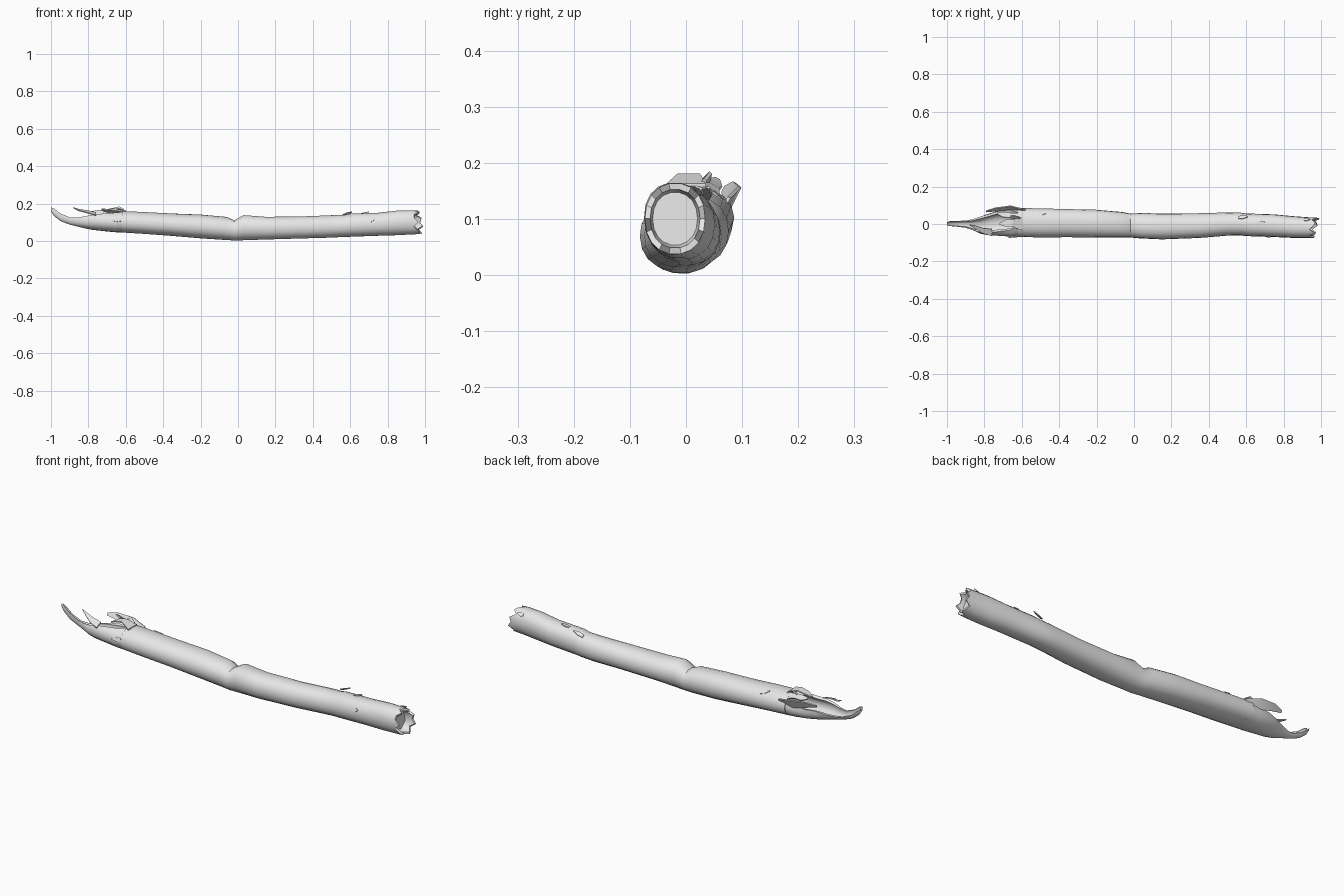
import bpy, bmesh, math, random
from mathutils import Vector

random.seed(4)
cube = bpy.data.objects.get("Cube")
if cube:
    bpy.data.objects.remove(cube, do_unlink=True)

bark = bpy.data.materials.new("pale_grey_wood")
bark.use_nodes = True
GREY = (0.8, 0.8, 0.8, 1)
bark.diffuse_color = GREY
bark.node_tree.nodes["Principled BSDF"].inputs["Base Color"].default_value = GREY


def finish(name, bm, angle=40):
    """Turn a bmesh into a smooth-shaded, coloured object."""
    bmesh.ops.recalc_face_normals(bm, faces=bm.faces)
    mesh = bpy.data.meshes.new(name)
    bm.to_mesh(mesh)
    bm.free()
    mesh.materials.append(bark)
    obj = bpy.data.objects.new(name, mesh)
    bpy.context.collection.objects.link(obj)
    bpy.ops.object.select_all(action='DESELECT')
    obj.select_set(True)
    bpy.context.view_layer.objects.active = obj
    bpy.ops.object.shade_smooth_by_angle(angle=math.radians(angle))
    return obj


def loft(bm, rings, closed_ends=(True, True)):
    """Skin a list of equal-length closed rings of points."""
    rows = [[bm.verts.new(p) for p in ring] for ring in rings]
    for a, b in zip(rows, rows[1:]):
        for i in range(len(a)):
            j = (i + 1) % len(a)
            bm.faces.new((a[i], a[j], b[j], b[i]))
    for row, use in zip((rows[0], rows[-1]), closed_ends):
        if use:
            bm.faces.new(row)
    return rows


def section_point(x, low, high, right, left, angle, size=1.0):
    """Point on a slightly squared oval fitted between the four limits."""
    c, s = math.cos(angle), math.sin(angle)
    y = (left + right) / 2 + size * (left - right) / 2 * math.copysign(abs(c) ** 0.92, c)
    z = (low + high) / 2 + size * (high - low) / 2 * math.copysign(abs(s) ** 0.92, s)
    return Vector((x, y, z))


def flake(name, path, widths, across, thick=0.006):
    """Thin tapering splinter along a path."""
    bm = bmesh.new()
    across = Vector(across).normalized()
    rings = []
    for p, w in zip(path, widths):
        p = Vector(p)
        out = across.cross(Vector((1, 0, 0))).normalized() * thick / 2
        side = across * w / 2
        rings.append([p - side - out, p + side - out, p + side + out, p - side + out])
    loft(bm, rings)
    return finish(name, bm, 30)


# Trunk: x, underside, top, right limit, left limit
TRUNK = [
    (-.62, .045, .16, -.07, .085), (-.5, .037, .155, -.072, .083),
    (-.35, .026, .147, -.07, .08), (-.2, .014, .142, -.072, .077),
    (-.06, .005, .13, -.072, .064), (-.02, .003, .112, -.072, .056),
    (.03, .004, .14, -.077, .058), (.15, .008, .13, -.083, .056),
    (.35, .013, .132, -.075, .057), (.5, .017, .138, -.062, .062),
    (.57, .021, .14, -.061, .061), (.6, .022, .147, -.064, .057),
    (.75, .028, .152, -.069, .052), (.85, .031, .164, -.074, .042),
    (.93, .035, .166, -.075, .036),
]
SIDES = 18
ANGLES = [math.tau * i / SIDES for i in range(SIDES)]
rings = []
for x, *limits in TRUNK:
    rings.append([section_point(x, *limits, a, 1 + 0.012 * math.sin(3 * a + 7 * x))
                  for a in ANGLES])

# Ragged rim, then a shallow hollow at the broken end
end = TRUNK[-1][1:]
for size, base, ragged in ((.97, .962, .035), (.8, .962, .03), (.72, .93, .008)):
    ring = []
    for i, a in enumerate(ANGLES):
        lean = math.cos(a) * 0.6 - math.sin(a) * 0.4
        x = base + ragged * (0.55 * lean + 0.45 * math.sin(i * 2.3))
        ring.append(section_point(x, *end, a, size))
    rings.append(ring)
bm = bmesh.new()
loft(bm, rings)
finish("trunk", bm)

# Split shell: x, underside, top, right limit, left limit, half opening in degrees
SHELL = [
    (-.6, .044, .157, -.069, .083, 25), (-.66, .047, .158, -.068, .08, 48),
    (-.72, .053, .157, -.064, .073, 58), (-.78, .06, .157, -.06, .055, 64),
    (-.82, .068, .153, -.052, .038, 78), (-.86, .078, .15, -.034, .026, 90),
    (-.9, .088, .15, -.02, .02, 95), (-.95, .107, .168, -.014, .017, 90),
    (-.985, .135, .188, -.011, .015, 80), (-1, .158, .186, -.007, .01, 75),
]
STEPS = 13
rings = []
for x, low, high, right, left, gap in SHELL:
    outer, inner = [], []
    for i in range(STEPS):
        a = math.radians(72 + gap + (360 - 2 * gap) * i / (STEPS - 1))
        jag = 0.012 * random.uniform(-1, 1) if i in (0, STEPS - 1) and x > -.9 else 0
        outer.append(section_point(x + jag, low, high, right, left, a))
        inner.append(section_point(x + jag, low, high, right, left, a, 0.76))
    rings.append(outer + inner[::-1])
bm = bmesh.new()
loft(bm, rings)
finish("split_shell", bm, 45)

# Splinters standing around the split
flake("upper_splinter", [(-.6, .0, .16), (-.65, .005, .178), (-.69, .005, .17), (-.72, .0, .155)],
      [.07, .04, .035, .008], (0, 1, 0))
flake("back_splinter", [(-.58, .07, .125), (-.66, .085, .135), (-.74, .078, .15), (-.79, .068, .152)],
      [.03, .05, .035, .012], (0, .5, 1))
flake("front_splinter", [(-.76, -.045, .145), (-.81, -.035, .157), (-.85, -.015, .165), (-.88, -.005, .178)],
      [.04, .03, .016, .003], (0, 1, .4))
flake("inner_splinter", [(-.6, .04, .145), (-.66, .045, .16), (-.7, .05, .162), (-.73, .055, .17)],
      [.04, .03, .03, .01], (0, 1, -.5))
flake("crosswise_splinter", [(-.61, .03, .165), (-.635, .037, .176), (-.66, .04, .168)],
      [.012, .02, .006], (0, 1, 1))

# Small lifted chips of bark
CHIPS = {
    "upper_chip": ((.56, .035, .138), (.61, .04, .156), (0, 1, -.6)),
    "side_chip": ((.7, -.063, .108), (.73, -.069, .116), (0, .4, 1)),
    "top_chip": ((.66, .005, .148), (.7, .01, .156), (0, 1, 0)),
    "end_chip": ((.91, .022, .148), (.94, .026, .154), (0, 1, -1)),
    "lower_chip": ((-.62, -.066, .115), (-.67, -.071, .11), (0, .3, 1)),
    "back_chip": ((-.47, .062, .135), (-.51, .05, .148), (0, 1, -.8)),
}
for name, (start, tip, across) in CHIPS.items():
    middle = Vector(start).lerp(Vector(tip), 0.5)
    flake(name, [start, middle, tip], [.016, .02, .005], across, .004)
